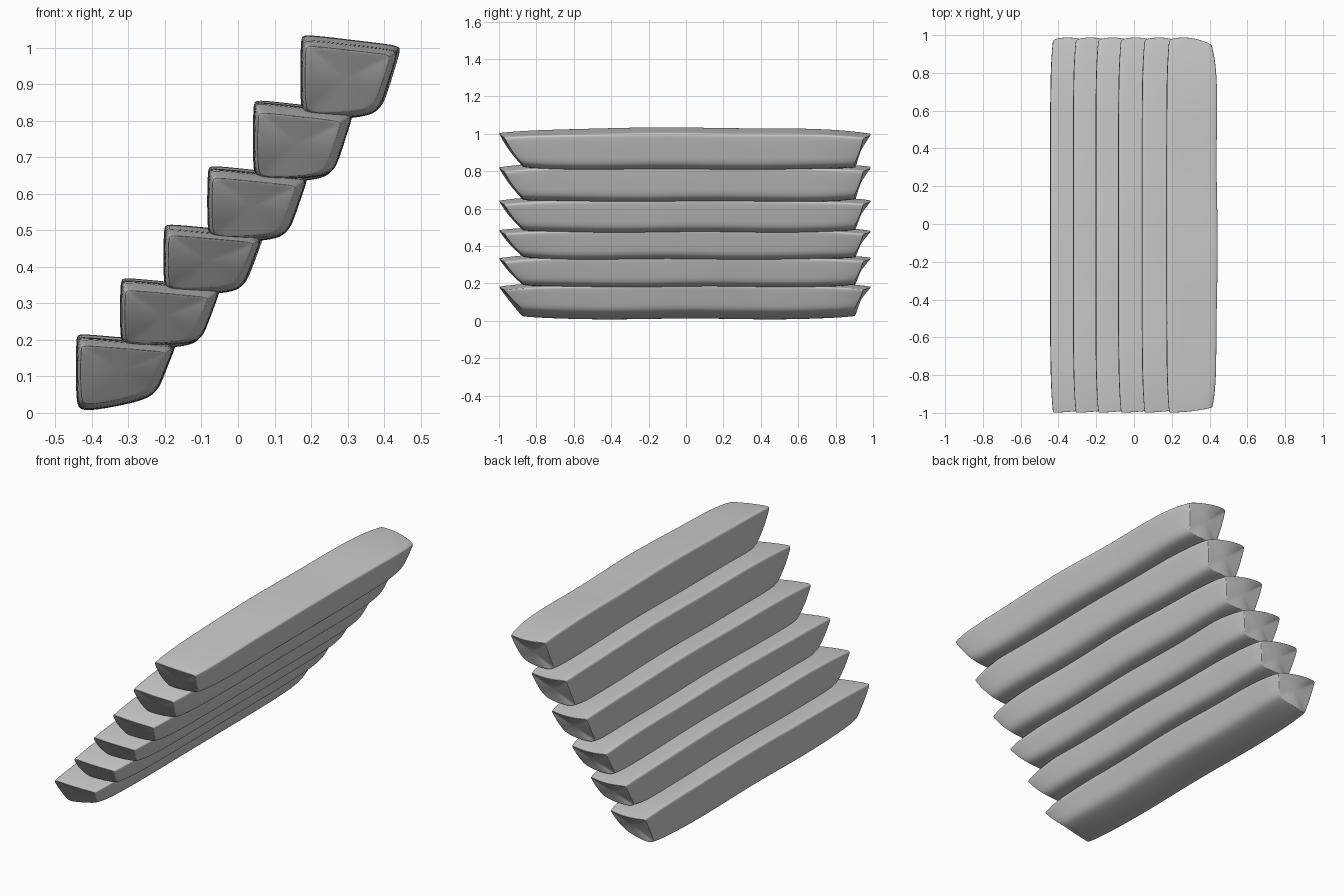
import bpy, bmesh, math, random

if "Cube" in bpy.data.objects:
    bpy.data.objects.remove(bpy.data.objects["Cube"])

random.seed(4)

# Step cross-section: (distance from back edge, depth below top as 0..1)
PROFILE = [(0.000, 0.07), (0.004, 0.015), (0.020, 0.0), (0.13, 0.06),
           (0.245, 0.12), (0.268, 0.15), (0.270, 0.20), (0.253, 0.45),
           (0.236, 0.70), (0.222, 0.88), (0.195, 0.98), (0.12, 1.02),
           (0.035, 1.03), (0.008, 0.99), (0.000, 0.90), (-0.002, 0.5)]

# Per step: back edge x, top z, height, extra dip of the lower back corner
STEPS = [(-0.443, 0.214, 0.168, 0.037), (-0.322, 0.368, 0.185, 0.0),
         (-0.203, 0.515, 0.185, 0.0), (-0.083, 0.675, 0.200, 0.0),
         (0.042, 0.855, 0.215, 0.0), (0.172, 1.034, 0.222, 0.0)]

STATIONS = [-1.0, -0.985, -0.93, -0.8, -0.6, -0.4, -0.2, 0.0,
            0.2, 0.4, 0.6, 0.8, 0.93, 0.985, 1.0]


def make_step(index, x0, top, height, dip):
    bm = bmesh.new()
    phase = random.uniform(0, 6)
    rings = []
    for t in STATIONS:
        near_end = abs(t) ** 8
        wave = 0.004 * math.sin(7 * t + phase)
        ring = []
        for u, d in PROFILE:
            across = u / 0.27
            # ends lean inward toward the underside, like a boat hull
            slant = (0.125 if t < 0 else 0.085) * max(0, d) ** 1.4
            corner = (0.02 if t < 0 else 0.045) * max(0, across) ** 3
            if t > 0:
                corner += 0.03 * (1 - min(1, across / 0.25)) ** 2
            y = t * (1.0 - (slant + corner) * abs(t) ** 3)
            # ends are narrower and droop a little
            x = x0 + 0.013 * near_end + u * (1 - 0.16 * near_end) + wave * across
            z = top - d * height - 0.032 * abs(t) ** 4 * (1 - d) + wave * 0.8
            z += 0.012 * near_end * d
            z -= dip * max(0, 1 - across) * max(0, d - 0.4) / 0.6
            ring.append(bm.verts.new((x, y, z)))
        rings.append(ring)
    n = len(PROFILE)
    for a, b in zip(rings, rings[1:]):
        for i in range(n):
            j = (i + 1) % n
            bm.faces.new((a[i], a[j], b[j], b[i]))
    # end caps with a soft inner ring
    caps = [bm.faces.new(rings[0][::-1]), bm.faces.new(rings[-1])]
    bmesh.ops.inset_individual(bm, faces=caps, thickness=0.018, depth=0.0)
    bmesh.ops.recalc_face_normals(bm, faces=bm.faces[:])
    mesh = bpy.data.meshes.new(f"stair_step_{index}")
    bm.to_mesh(mesh)
    bm.free()
    mesh.shade_smooth()
    obj = bpy.data.objects.new(f"stair_step_{index}", mesh)
    bpy.context.collection.objects.link(obj)
    sub = obj.modifiers.new("Soft stone", 'SUBSURF')
    sub.levels = sub.render_levels = 2
    return obj


# Six overlapping steps rising toward +x
for k, step in enumerate(STEPS, 1):
    make_step(k, *step)
